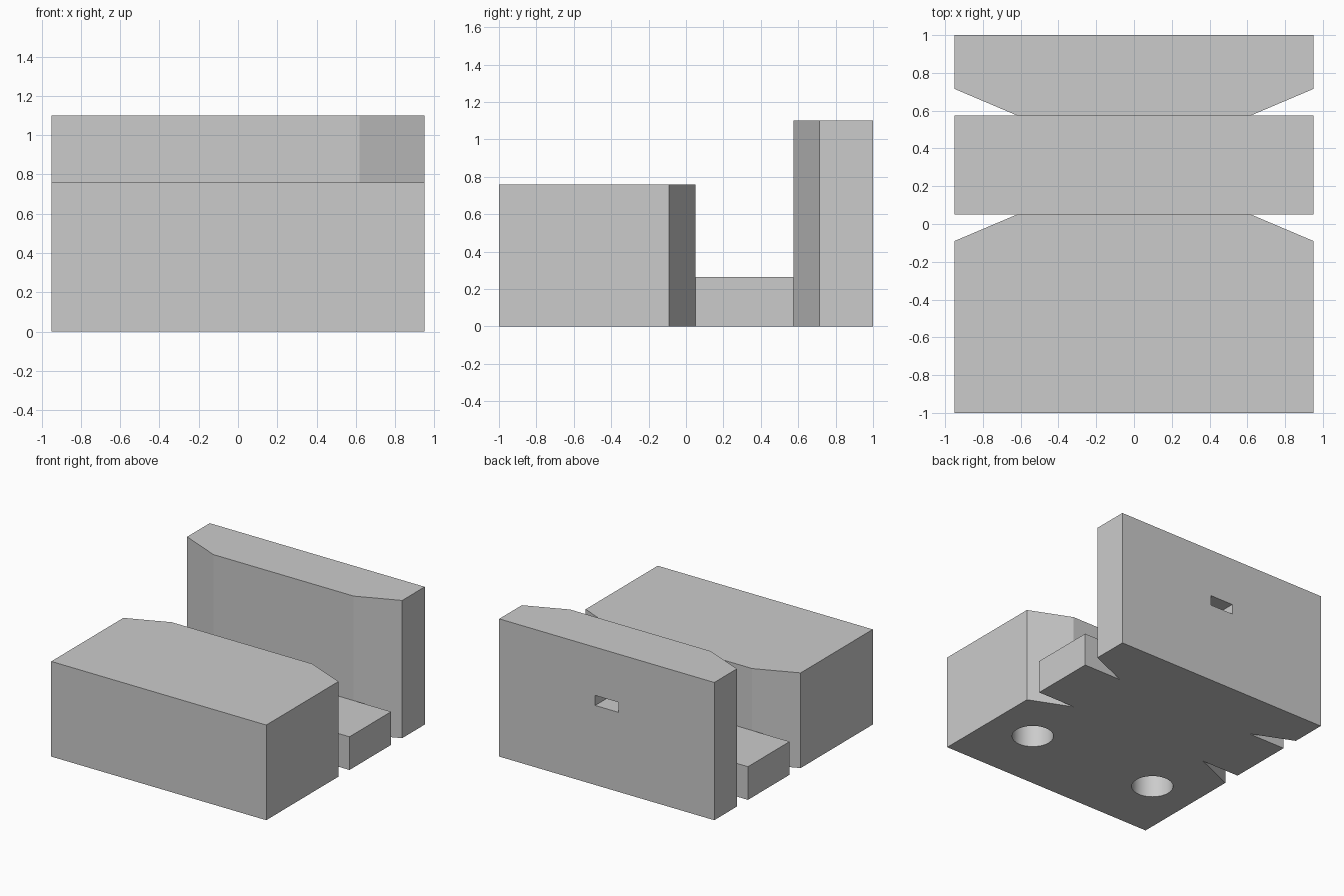
import bpy
import bmesh
import math

if "Cube" in bpy.data.objects:
    bpy.data.objects.remove(bpy.data.objects["Cube"])

HALF_W = 0.95    # half width of every block
NECK = 0.62      # half width where the chamfers end
GAP_FRONT, GAP_BACK = 0.05, 0.575
CHAMFER = 0.14

grey = bpy.data.materials.new("light_grey")
grey.use_nodes = True
grey.diffuse_color = (0.6, 0.6, 0.6, 1)
grey.node_tree.nodes["Principled BSDF"].inputs["Base Color"].default_value = grey.diffuse_color


def prism(name, half_outline, height):
    """Extrude a plan outline, given for +x and mirrored to -x."""
    outline = half_outline + [(-x, y) for x, y in reversed(half_outline)]
    bm = bmesh.new()
    base = bm.faces.new([bm.verts.new((x, y, 0)) for x, y in outline])
    top = bmesh.ops.extrude_face_region(bm, geom=[base])["geom"]
    verts = [v for v in top if isinstance(v, bmesh.types.BMVert)]
    bmesh.ops.translate(bm, verts=verts, vec=(0, 0, height))
    bmesh.ops.recalc_face_normals(bm, faces=bm.faces)
    mesh = bpy.data.meshes.new(name)
    bm.to_mesh(mesh)
    bm.free()
    mesh.materials.append(grey)
    obj = bpy.data.objects.new(name, mesh)
    bpy.context.collection.objects.link(obj)
    return obj


def cut(target, cutter):
    """Subtract the cutter from the target, then discard it."""
    cutter.hide_render = True
    cutter.data.materials.append(grey)
    mod = target.modifiers.new("cut", 'BOOLEAN')
    mod.operation = 'DIFFERENCE'
    mod.solver = 'EXACT'
    mod.object = cutter
    bpy.ops.object.select_all(action='DESELECT')
    target.select_set(True)
    bpy.context.view_layer.objects.active = target
    bpy.ops.object.modifier_apply(modifier=mod.name)
    bpy.data.objects.remove(cutter)


# Main blocks
front_block = prism("front_block", [
    (HALF_W, -1), (HALF_W, GAP_FRONT - CHAMFER), (NECK, GAP_FRONT)], 0.76)
prism("connecting_base", [(HALF_W, GAP_FRONT), (HALF_W, GAP_BACK)], 0.265)
back_wall = prism("back_wall", [
    (NECK, GAP_BACK), (HALF_W, GAP_BACK + CHAMFER), (HALF_W, 1)], 1.1)

# Blind round holes in the underside
for side in (-1, 1):
    bpy.ops.mesh.primitive_cylinder_add(
        vertices=64, radius=0.152, depth=0.8, location=(side * 0.573, -0.473, 0))
    cut(front_block, bpy.context.object)

# Blind slot in the rear face
bpy.ops.mesh.primitive_cube_add(size=1, location=(0, 1, 0.675))
slot = bpy.context.object
slot.scale = (0.205, 0.6, 0.08)
bpy.context.view_layer.update()
cut(back_wall, slot)

# Smooth hole walls, sharp edges elsewhere
bpy.ops.object.select_all(action='DESELECT')
front_block.select_set(True)
bpy.context.view_layer.objects.active = front_block
bpy.ops.object.shade_smooth_by_angle(angle=math.radians(20))
